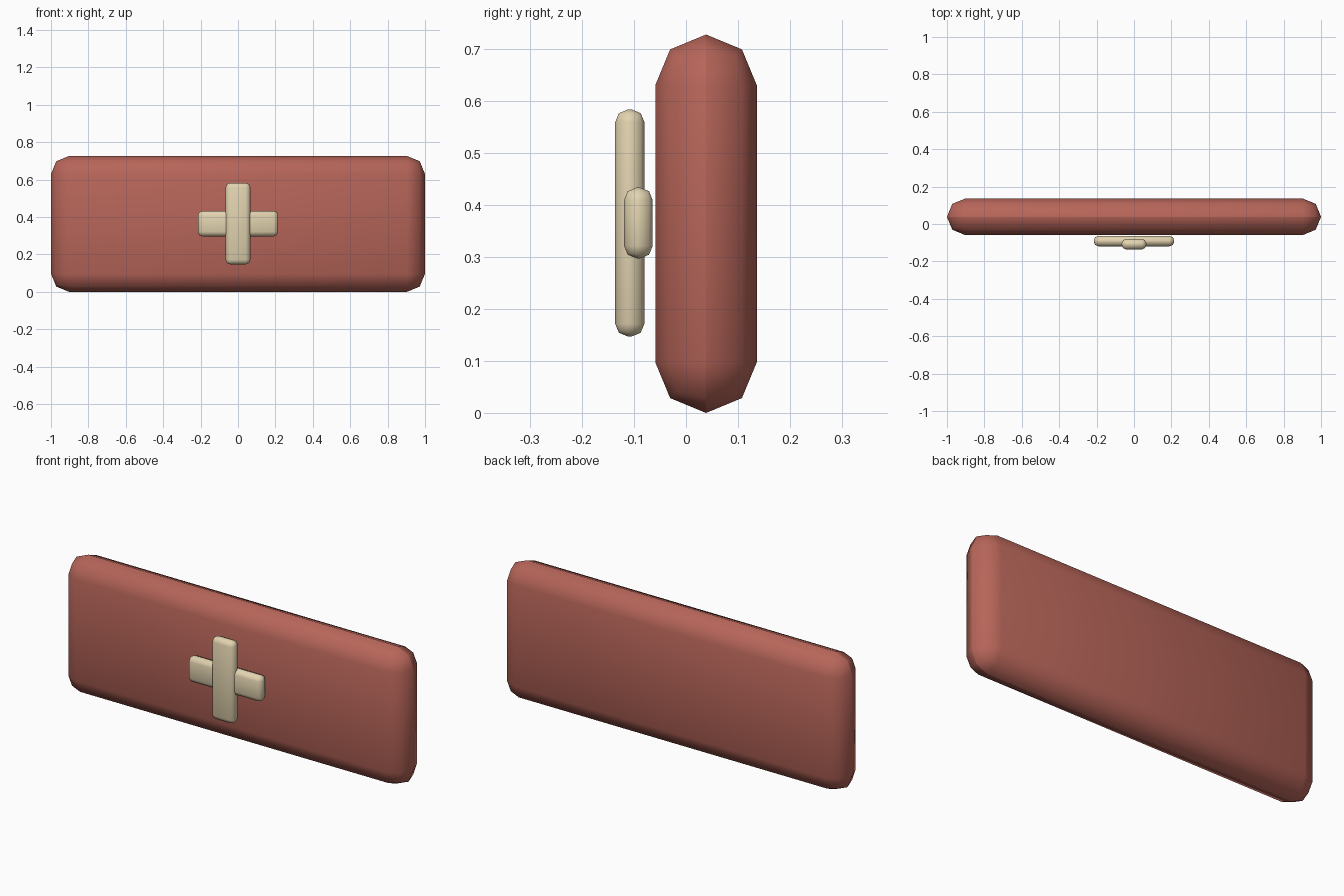
import bpy
import math

if "Cube" in bpy.data.objects:
    bpy.data.objects.remove(bpy.data.objects["Cube"])


def material(name, color):
    m = bpy.data.materials.new(name)
    m.diffuse_color = color
    m.use_nodes = True
    m.node_tree.nodes["Principled BSDF"].inputs["Base Color"].default_value = m.diffuse_color
    return m


def rounded_box(name, lo, hi, bevel, mat):
    """Box between two corners with every edge rounded in two segments."""
    size = [b - a for a, b in zip(lo, hi)]
    center = [(a + b) / 2 for a, b in zip(lo, hi)]
    bpy.ops.mesh.primitive_cube_add(size=1, location=center)
    ob = bpy.context.object
    ob.name = name
    ob.scale = size
    bpy.ops.object.transform_apply(location=False, rotation=False, scale=True)
    mod = ob.modifiers.new("rounded_edges", 'BEVEL')
    mod.width = bevel
    mod.segments = 2
    mod.limit_method = 'NONE'
    bpy.ops.object.modifier_apply(modifier=mod.name)
    ob.data.materials.append(mat)
    bpy.ops.object.shade_smooth_by_angle(angle=math.radians(50))
    return ob


red = material("red", (0.47, 0.13, 0.10, 1))
cream = material("cream", (0.76, 0.65, 0.43, 1))

# Main slab
rounded_box("slab", (-1, -0.059, 0), (1, 0.136, 0.727), 0.0972, red)

# Raised cross on the front
rounded_box("cross_horizontal_bar", (-0.215, -0.119, 0.297), (0.215, -0.064, 0.433), 0.024, cream)
rounded_box("cross_vertical_bar", (-0.066, -0.136, 0.147), (0.066, -0.08, 0.583), 0.024, cream)
